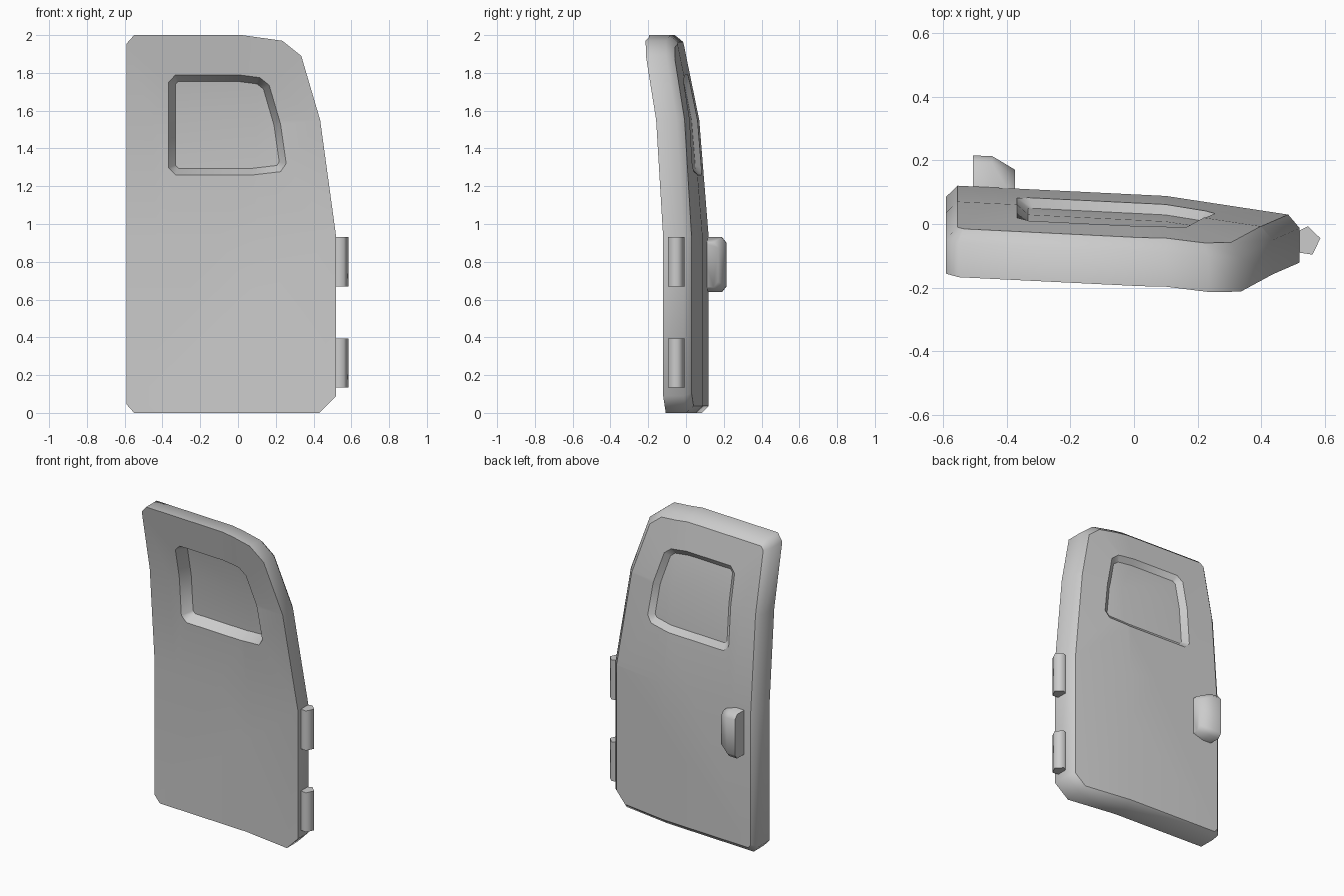
import bpy, bmesh
from mathutils import Vector

if "Cube" in bpy.data.objects:
    bpy.data.objects.remove(bpy.data.objects["Cube"])

THICK = 0.145


def lerp(t, pts):
    """Piecewise linear curve."""
    for (a, fa), (b, fb) in zip(pts, pts[1:]):
        if t <= b:
            break
    return fa + (fb - fa) * (t - a) / (b - a)


def bend(x, z):
    """Front surface y: swept around in x and leaning forward with z."""
    return (lerp(x, [(-0.55, -0.025), (0.1, -0.057), (0.52, -0.121)])
            + lerp(z, [(0, 0), (0.93, 0), (1.55, -0.05), (2.0, -0.142)]))


def inset(pts, d):
    """Mitred inward offset of a counter-clockwise outline."""
    out = []
    n = len(pts)
    for i in range(n):
        p0, p, p1 = (Vector(pts[j % n]) for j in (i - 1, i, i + 1))
        a, b = (p - p0).normalized(), (p1 - p).normalized()
        na, nb = Vector((-a.y, a.x)), Vector((-b.y, b.x))
        out.append(tuple(p + (na + nb) * d / (1 + na.dot(nb))))
    return out


def bridge(bm, a, b):
    for i in range(len(a)):
        j = (i + 1) % len(a)
        bm.faces.new((a[i], a[j], b[j], b[i]))


def finish(bm, name):
    bmesh.ops.recalc_face_normals(bm, faces=bm.faces[:])
    me = bpy.data.meshes.new(name)
    bm.to_mesh(me)
    bm.free()
    ob = bpy.data.objects.new(name, me)
    bpy.context.collection.objects.link(ob)
    return ob


def loft(name, sections, angle):
    """Skin a list of matching closed sections and cap both ends."""
    bm = bmesh.new()
    rings = [[bm.verts.new(p) for p in s] for s in sections]
    for a, b in zip(rings, rings[1:]):
        bridge(bm, a, b)
    bm.faces.new(rings[0])
    bm.faces.new(rings[-1])
    ob = finish(bm, name)
    bpy.ops.object.select_all(action='DESELECT')
    ob.select_set(True)
    bpy.context.view_layer.objects.active = ob
    bpy.ops.object.shade_smooth_by_angle(angle=angle)


# Door panel: flat slab with a recessed window on both faces, then bent
door = [(-0.59, 0.045), (-0.55, 0), (0.43, 0), (0.52, 0.09), (0.52, 0.93),
        (0.435, 1.55), (0.335, 1.89), (0.235, 1.97), (0.02, 2.0),
        (-0.55, 2.0), (-0.59, 1.955)]
window = [(-0.367, 1.297), (-0.33, 1.26), (0.08, 1.26), (0.225, 1.277),
          (0.255, 1.32), (0.225, 1.53), (0.165, 1.735), (0.115, 1.775),
          (0.0, 1.79), (-0.33, 1.79), (-0.367, 1.752)]
bm = bmesh.new()


def ring(pts, y):
    return [bm.verts.new((x, y, z)) for x, z in pts]


front, side = ring(door, 0), ring(door, 0.108)
back = ring(inset(door, 0.036), THICK)
win_f, win_b = ring(window, 0), ring(window, THICK)
pane_f = ring(inset(window, 0.035), 0.075)
pane_b = ring(inset(window, 0.035), THICK - 0.03)
for a, b in ((front, side), (side, back), (win_f, pane_f), (win_b, pane_b)):
    bridge(bm, a, b)
bm.faces.new(pane_f)
bm.faces.new(pane_b)
for outer, hole in ((front, win_f), (back, win_b)):
    edges = [bm.edges.get((r[i - 1], r[i])) for r in (outer, hole) for i in range(len(r))]
    bmesh.ops.triangle_fill(bm, use_beauty=True, edges=edges, normal=(0, 1, 0))

# Cut along the bend lines, mark the face borders sharp, then bend
for co, no in (((0, 0, 0.93), (0, 0, 1)), ((0, 0, 1.55), (0, 0, 1)), ((0.1, 0, 0), (1, 0, 0))):
    bmesh.ops.bisect_plane(bm, geom=bm.verts[:] + bm.edges[:] + bm.faces[:],
                           plane_co=co, plane_no=no, dist=1e-5)
bm.normal_update()
for f in bm.faces:
    f.smooth = True
for e in bm.edges:
    if sum(abs(f.normal.y) > 0.999 for f in e.link_faces) == 1:
        e.smooth = False
for v in bm.verts:
    v.co.y += bend(v.co.x, v.co.z)
finish(bm, "door_panel")


# Handle: sections across x, tapering towards the hinge side
def handle_section(x, y_max, z0, z1):
    c = 0.03
    return [(x, 0.07, z0), (x, y_max - c * 0.8, z0), (x, y_max, z0 + c),
            (x, y_max, z1 - c), (x, y_max - c * 0.8, z1), (x, 0.07, z1)]


loft("door_handle", [handle_section(-0.505, 0.215, 0.64, 0.93),
                     handle_section(-0.445, 0.213, 0.64, 0.93),
                     handle_section(-0.373, 0.17, 0.665, 0.905)], 1.0)

# Hinges: pentagonal barrels
barrel = [(0.5, -0.02), (0.52, -0.02), (0.546, -0.007), (0.585, -0.045),
          (0.56, -0.096), (0.52, -0.09), (0.5, -0.08)]
for name, z0, z1 in (("lower_hinge", 0.135, 0.393), ("upper_hinge", 0.67, 0.93)):
    loft(name, [[(x, y, z) for x, y in barrel] for z in (z0, z1)], 1.3)
